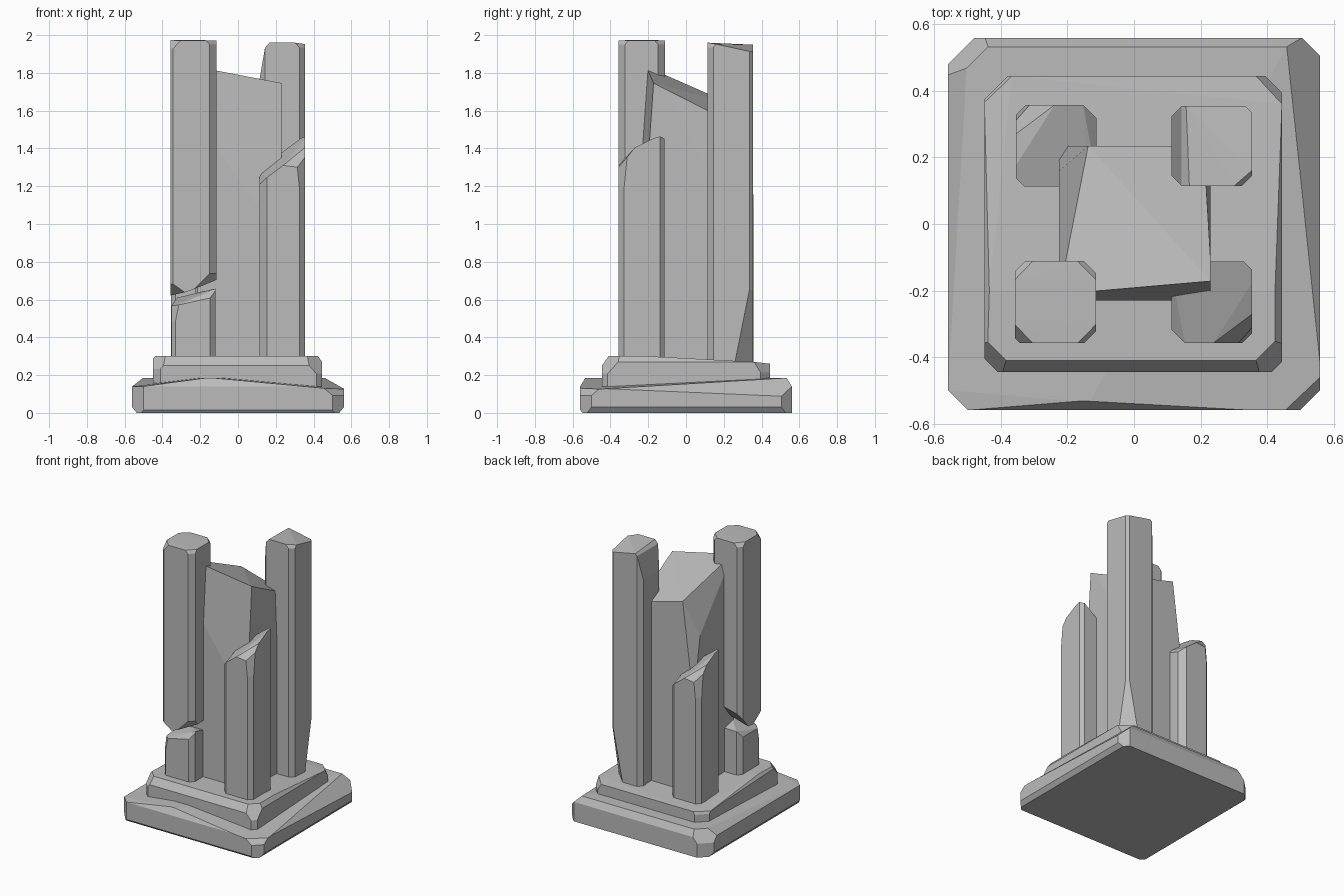
import bpy
import bmesh
from mathutils import Vector

if "Cube" in bpy.data.objects:
    bpy.data.objects.remove(bpy.data.objects["Cube"], do_unlink=True)

# One weathered stone colour
stone_mat = bpy.data.materials.new("stone_grey")
stone_mat.use_nodes = True
grey = (0.5, 0.5, 0.5, 1)
stone_mat.diffuse_color = grey
stone_mat.node_tree.nodes["Principled BSDF"].inputs["Base Color"].default_value = grey


def stone(name, lo, hi, corners, chips):
    """Block from lo to hi; corners = cut widths front-right, back-right,
    back-left, front-left; chips = (outward normal, point) planes cut away."""
    lo, hi = Vector(lo), Vector(hi)
    mid, size = (lo + hi) / 2, hi - lo
    bm = bmesh.new()
    bmesh.ops.create_cube(bm, size=1)
    for v in bm.verts:
        v.co = mid + v.co * size
    planes = list(chips)
    for (sx, sy), cut in zip(((1, -1), (1, 1), (-1, 1), (-1, -1)), corners):
        edge = mid + Vector((sx * (size.x / 2 - cut), sy * size.y / 2, 0))
        planes.append(((sx, sy, 0), edge))
    for normal, point in planes:
        bmesh.ops.bisect_plane(bm, geom=bm.verts[:] + bm.edges[:] + bm.faces[:],
                               plane_co=point, plane_no=Vector(normal).normalized(),
                               clear_outer=True)
    # Rebuild the chipped block as a closed solid with flat faces
    solid = bmesh.new()
    for v in bm.verts:
        solid.verts.new(v.co)
    bm.free()
    bmesh.ops.remove_doubles(solid, verts=solid.verts[:], dist=0.0005)
    bmesh.ops.convex_hull(solid, input=solid.verts[:])
    bmesh.ops.dissolve_limit(solid, angle_limit=0.01,
                             verts=solid.verts[:], edges=solid.edges[:])
    bmesh.ops.recalc_face_normals(solid, faces=solid.faces[:])
    mesh = bpy.data.meshes.new(name)
    solid.to_mesh(mesh)
    solid.free()
    mesh.materials.append(stone_mat)
    obj = bpy.data.objects.new(name, mesh)
    bpy.context.collection.objects.link(obj)
    return obj


# Stepped base
stone("lower_slab", (-.56, -.56, 0), (.56, .56, .185), (.06, .055, .08, .06), [
    ((.09, -.05, 1), (.53, -.54, .125)),
    ((-.06, -.02, 1), (-.5, -.54, .165)),
    ((0, -1, .6), (0, -.56, .14)),
    ((1, .03, .7), (.56, 0, .11)),
    ((-1, 0, .6), (-.56, 0, .14)),
    ((0, 1, .6), (0, .56, .14)),
    ((1, 0, -.8), (.56, 0, .03)),
    ((-1, 0, -.8), (-.56, 0, .03)),
    ((0, -1, -.8), (0, -.56, .015)),
    ((1, -1, 1.2), (.52, -.52, .11)),
    ((-1, 1, .8), (-.5, .5, .15)),
])
stone("upper_slab", (-.45, -.445, .14), (.445, .445, .30), (.03, .05, .07, .04), [
    ((0, .03, 1), (0, -.2, .30)),
    ((0, -1, .7), (0, -.445, .25)),
    ((1, 0, .7), (.445, 0, .27)),
    ((-1, .03, .7), (-.45, 0, .27)),
    ((0, 1, .5), (0, .445, .26)),
    ((1, -1, .9), (.42, -.42, .23)),
    ((-1, -1, .9), (-.42, -.42, .25)),
    ((-1, 1, .6), (-.42, .38, .28)),
    ((1, 1, .6), (.42, .38, .28)),
])

# Leaning-topped central block
stone("core_block", (-.225, -.23, .27), (.23, .235, 1.9), (.01, .01, .01, .01), [
    ((.28, .52, 1), (.23, -.16, 1.74)),
    ((.1, -1, .07), (-.11, -.23, 1.4)),
    ((-1, .12, .1), (-.225, -.1, 1.7)),
    ((-.8, .6, .1), (-.195, .16, 1.63)),
    ((1, .08, .04), (.23, .05, 1.4)),
])


def rim(cx, cy, z, sides, corners):
    """Chips around the top of a pillar: straight sides, then corners."""
    r = .12
    chips = [((sx, sy, .8), (cx + sx * r, cy + sy * r, z - sides))
             for sx, sy in ((1, 0), (-1, 0), (0, 1), (0, -1))]
    chips += [((sx, sy, .9), (cx + sx * r * .8, cy + sy * r * .8, z - corners))
              for sx in (-1, 1) for sy in (-1, 1)]
    return chips


# Tall broken pillar, front
stone("broken_pillar_top", (-.358, -.358, .62), (-.115, -.112, 2.0),
      (.035, .035, .03, .015),
      rim(-.237, -.235, 2.0, .025, .03) + [
          ((.1, 0, 1), (-.3, -.2, 1.995)),
          ((.35, .1, -1), (-.24, -.235, .665)),
          ((-1, -1, -1.4), (-.33, -.34, .66)),
          ((1, -1, -1), (-.13, -.33, .73)),
          ((.2, 1, -.8), (-.24, -.115, .76)),
      ])
stone("broken_pillar_stump", (-.352, -.352, .27), (-.118, -.118, .72),
      (.03, .03, .03, .02), [
          ((-.3, -.1, 1), (-.24, -.235, .645)),
          ((-.2, -1, .9), (-.24, -.35, .59)),
          ((-1, 0, .7), (-.35, -.24, .57)),
          ((1, .2, .8), (-.118, -.24, .64)),
          ((0, 1, .8), (-.24, -.118, .61)),
          ((-1, -1, .2), (-.335, -.345, .5)),
      ])

# Tall whole pillar, back
stone("back_pillar", (.113, .115, .27), (.355, .355, 2.0), (.03, .02, .03, .03),
      rim(.234, .235, 1.97, .01, .015) + [
          ((.2, .22, 1), (.15, .13, 2.0)),
          ((-1, 0, .085), (.113, .2, 1.76)),
          ((1, 1, -.2), (.34, .35, .65)),
      ])

# Two sheared pillars, each the half-turn twin of the other
for name, s, peak in (("short_pillar_front", 1, 1.47), ("short_pillar_back", -1, 1.315)):
    def at(x, y, z):
        return (x * s, y * s, z)

    a, b = at(.113, -.358, .27), at(.355, -.113, peak)
    lo = tuple(map(min, a, b))
    hi = tuple(map(max, a, b))
    cuts = (.03, .025, .03, .04)
    if s < 0:
        cuts = cuts[2:] + cuts[:2]
    stone(name, lo, hi, cuts, [
        (at(-.75, -.3, 1), at(.33, -.12, peak - .02)),
        (at(.1, -1, .8), at(.24, -.358, peak - .16)),
        (at(-1, -.2, .5), at(.113, -.24, peak - .23)),
        (at(1, -.3, .6), at(.355, -.24, peak - .05)),
        (at(1, -1, .1), at(.345, -.33, peak - .2)),
    ])
